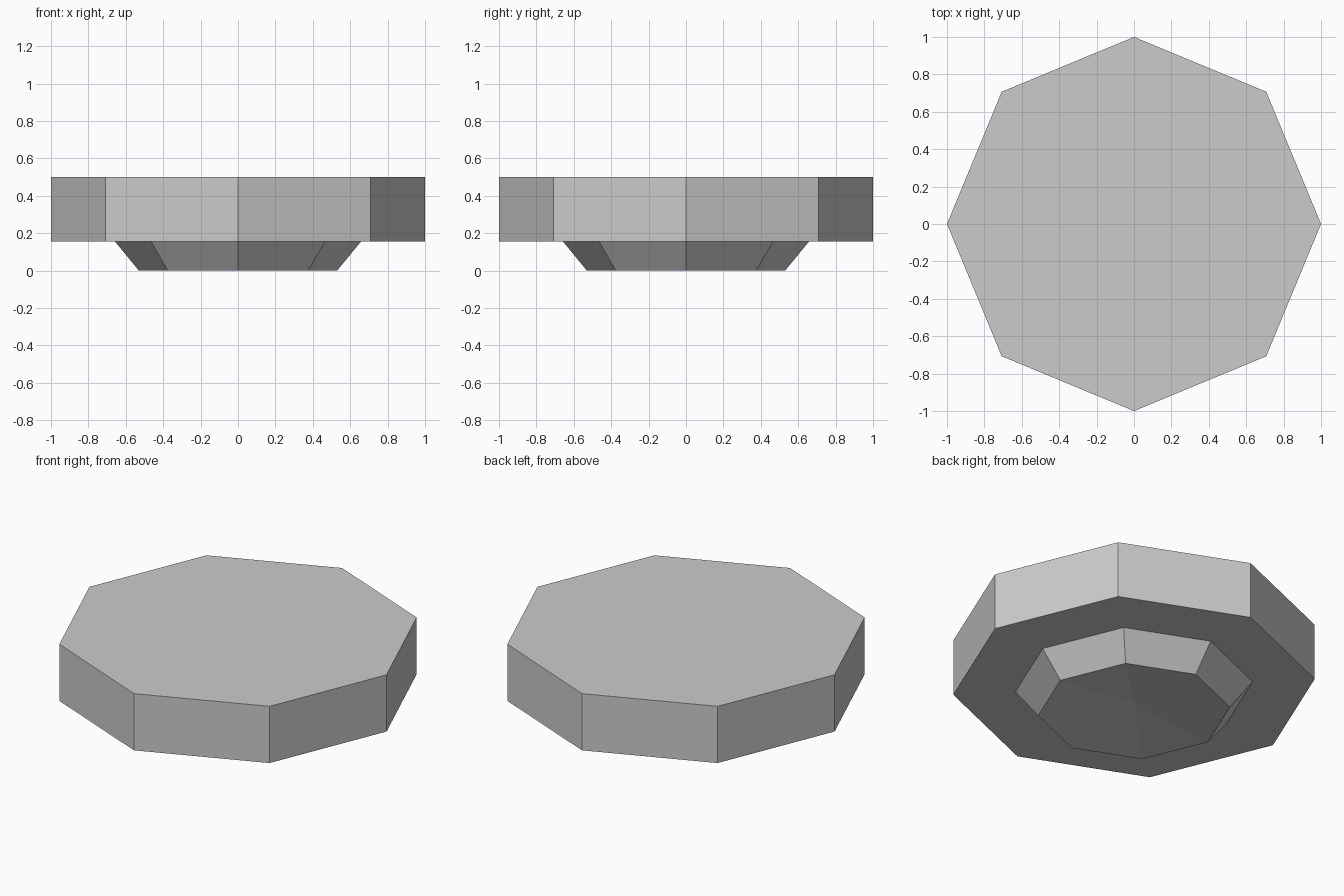
import bpy
import bmesh
from math import cos, sin, pi

SIDES = 8

cube = bpy.data.objects.get("Cube")
if cube:
    bpy.data.objects.remove(cube, do_unlink=True)

grey = bpy.data.materials.new("light_grey")
grey.use_nodes = True
colour = (0.6, 0.6, 0.6, 1)
grey.diffuse_color = colour
grey.node_tree.nodes["Principled BSDF"].inputs["Base Color"].default_value = colour


def lathe(name, profile):
    """Spin a (radius, height) profile into flat-sided rings; radius 0 is a tip."""
    bm = bmesh.new()
    rings = []
    for r, z in profile:
        if r == 0:
            rings.append([bm.verts.new((0, 0, z))] * SIDES)
        else:
            rings.append([bm.verts.new((r * cos(2 * pi * i / SIDES),
                                        r * sin(2 * pi * i / SIDES), z))
                          for i in range(SIDES)])
    for low, high in zip(rings, rings[1:]):
        for i in range(SIDES):
            j = (i + 1) % SIDES
            corners = [low[i], low[j], high[j], high[i]]
            bm.faces.new(list(dict.fromkeys(corners)))
    # Close open ends with a single flat face
    for ring, (r, z) in zip((rings[0], rings[-1]), (profile[0], profile[-1])):
        if r > 0:
            bm.faces.new(ring)
    bmesh.ops.recalc_face_normals(bm, faces=bm.faces)
    mesh = bpy.data.meshes.new(name)
    bm.to_mesh(mesh)
    bm.free()
    mesh.materials.append(grey)
    obj = bpy.data.objects.new(name, mesh)
    bpy.context.collection.objects.link(obj)
    return obj


# Wide slab on top
lathe("top_slab", [(1, 0.155), (1, 0.5)])

# Tapered foot with a shallow hollow underneath
lathe("tapered_foot", [(0, 0.055), (0.53, 0), (0.657, 0.155)])
